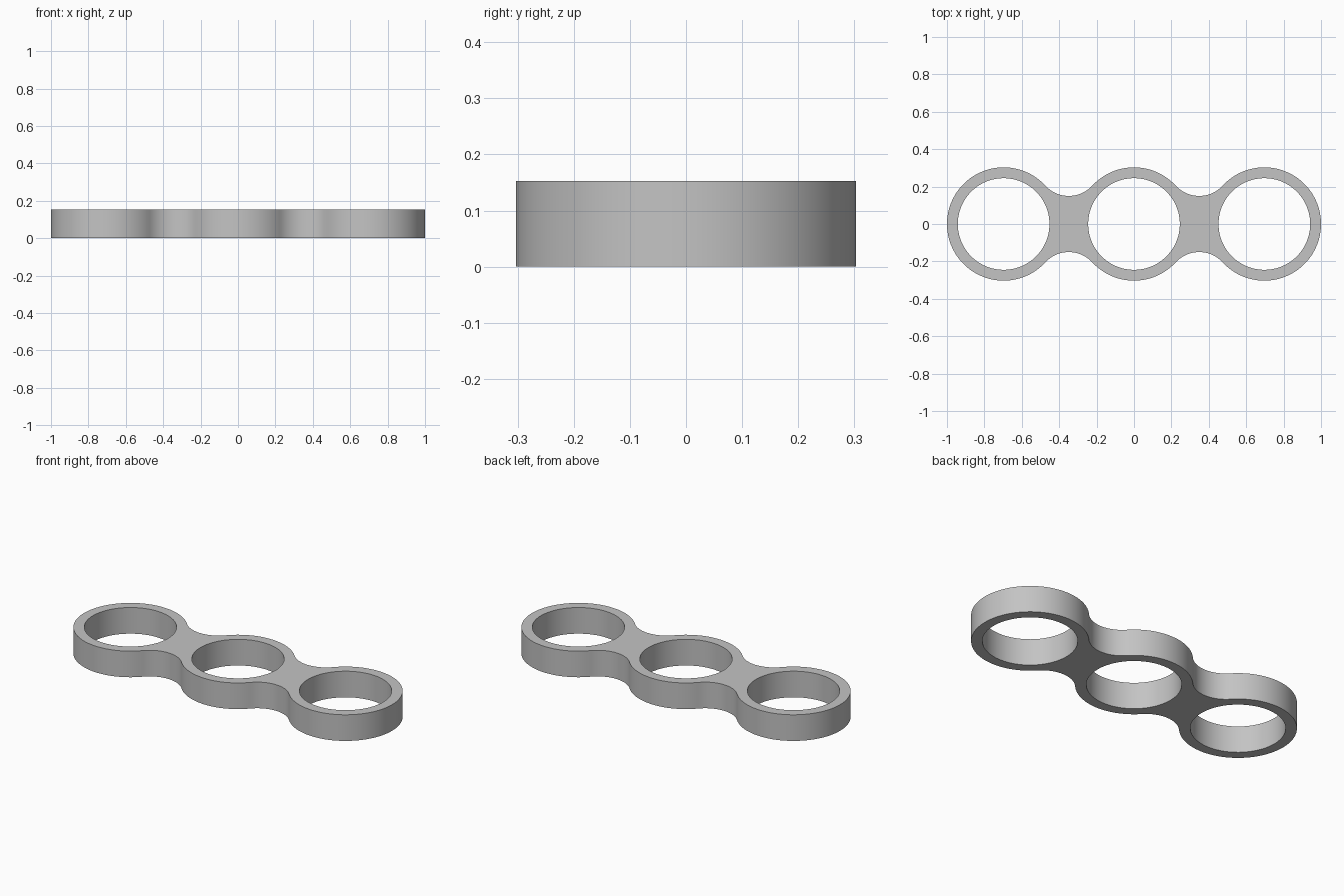
import bpy
import bmesh
from math import atan2, cos, pi, radians, sin

cube = bpy.data.objects.get("Cube")
if cube:
    bpy.data.objects.remove(cube, do_unlink=True)

HEIGHT = 0.153
OUTER = 0.303            # ring outer radius
HOLE = 0.245             # ring inner radius
SPACING = 1 - OUTER      # distance between ring centres
WAIST = 0.15             # half width of the bridges at their narrowest

# Fillet radius that makes the bridge arcs tangent to both rings
half = SPACING / 2
FILLET = (half**2 + WAIST**2 - OUTER**2) / (2 * (OUTER - WAIST))
fillet_y = WAIST + FILLET
t = atan2(fillet_y, half)


def arc(cx, cy, r, start, end, steps):
    """Points along an arc, leaving out the last one."""
    angles = [start + (end - start) * i / steps for i in range(steps)]
    return [(cx + r * cos(a), cy + r * sin(a)) for a in angles]


def add_loop(bm, points):
    verts = [bm.verts.new((x, y, 0)) for x, y in points]
    return [bm.edges.new((v, verts[i - 1])) for i, v in enumerate(verts)]


# Outline: one half, then the same half turned around the centre
half_outline = (
    arc(SPACING, 0, OUTER, t - pi, pi - t, 72)
    + arc(half, fillet_y, FILLET, -t, t - pi, 24)
    + arc(0, 0, OUTER, t, pi - t, 24)
    + arc(-half, fillet_y, FILLET, -t, t - pi, 24)
)
outline = half_outline + [(-x, -y) for x, y in half_outline]

# Flat plate with three round holes, extruded to full height
bm = bmesh.new()
edges = add_loop(bm, outline)
for cx in (-SPACING, 0, SPACING):
    edges += add_loop(bm, arc(cx, 0, HOLE, 0, 2 * pi, 96))
bmesh.ops.triangle_fill(bm, edges=edges, use_beauty=True, normal=(0, 0, 1))
top = bmesh.ops.extrude_face_region(bm, geom=bm.faces[:], use_keep_orig=True)
top_verts = [g for g in top["geom"] if isinstance(g, bmesh.types.BMVert)]
bmesh.ops.translate(bm, verts=top_verts, vec=(0, 0, HEIGHT))
bmesh.ops.recalc_face_normals(bm, faces=bm.faces[:])

mesh = bpy.data.meshes.new("triple_ring_body")
bm.to_mesh(mesh)
bm.free()
body = bpy.data.objects.new("triple_ring_body", mesh)
bpy.context.collection.objects.link(body)

# Plain grey material
grey = bpy.data.materials.new("plain grey")
grey.use_nodes = True
colour = (0.55, 0.55, 0.55, 1)
grey.diffuse_color = colour
grey.node_tree.nodes["Principled BSDF"].inputs["Base Color"].default_value = colour
mesh.materials.append(grey)

# Smooth walls, sharp rims
bpy.ops.object.select_all(action="DESELECT")
body.select_set(True)
bpy.context.view_layer.objects.active = body
bpy.ops.object.shade_smooth_by_angle(angle=radians(30))
